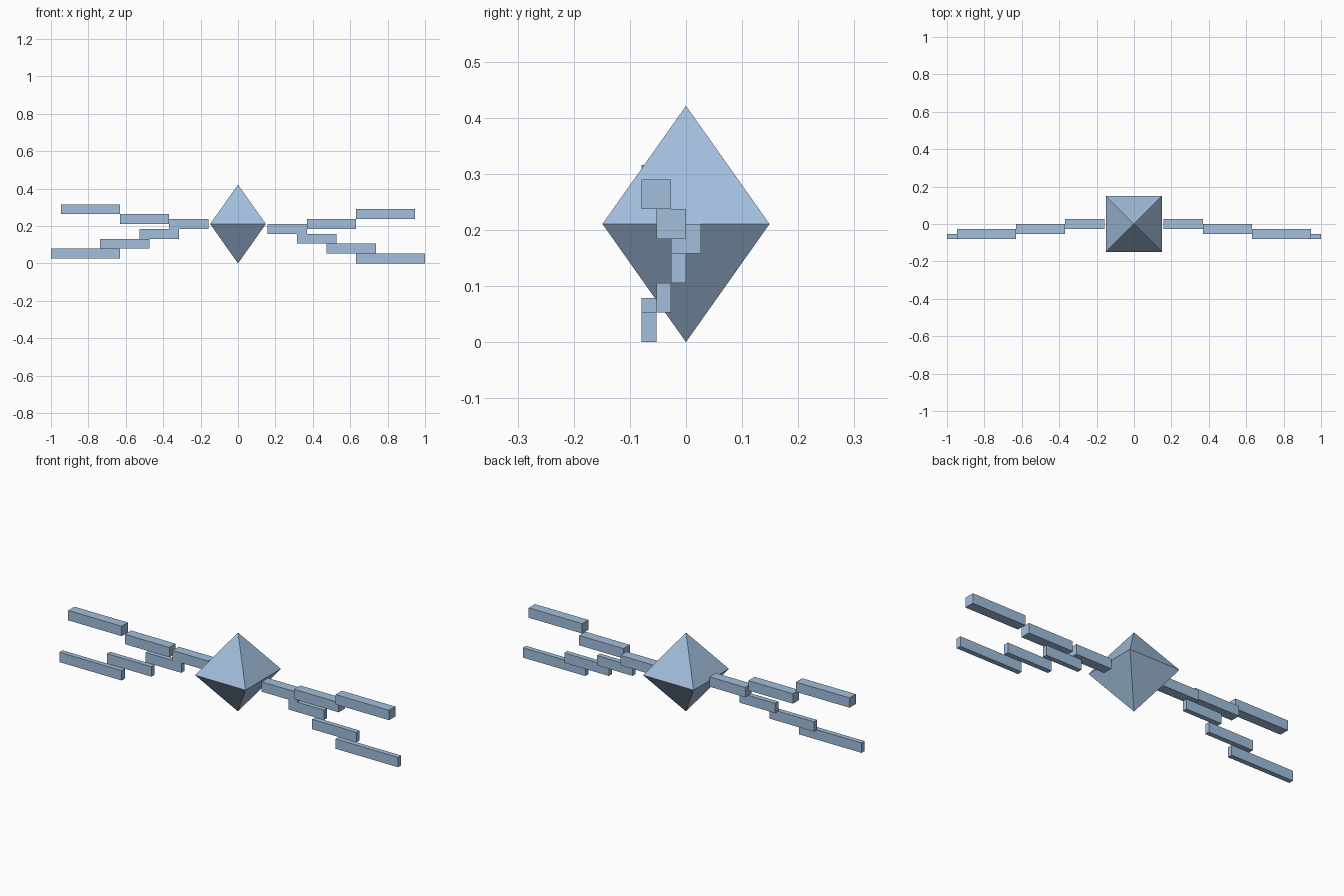
import bpy
import bmesh
import math

cube = bpy.data.objects.get("Cube")
if cube:
    bpy.data.objects.remove(cube, do_unlink=True)

U = 1 / 38  # grid unit: the span is 76 units

# One pale blue for everything
COLOUR = (0.36, 0.52, 0.72, 1)
blue = bpy.data.materials.new("pale_blue")
blue.use_nodes = True
blue.diffuse_color = COLOUR
bsdf = blue.node_tree.nodes["Principled BSDF"]
bsdf.inputs["Base Color"].default_value = COLOUR
bsdf.inputs["Roughness"].default_value = 0.8


def bar(name, side, x, y, z):
    """Box between (low, high) limits in grid units; side -1 puts it on the right."""
    limits = (x, y, z)
    centre = [(a + b) / 2 * U for a, b in limits]
    centre[0] *= side
    bpy.ops.mesh.primitive_cube_add(size=1, location=centre)
    obj = bpy.context.object
    obj.name = name
    obj.scale = [(b - a) * U for a, b in limits]
    bpy.ops.object.transform_apply(location=False, rotation=False, scale=True)
    obj.data.materials.append(blue)


def octahedron(name, radius, height):
    """Regular octahedron standing on a point, with its flat sides to the front."""
    half = radius / math.sqrt(2)
    bm = bmesh.new()
    ring = [bm.verts.new((sx * half, sy * half, 0))
            for sx, sy in ((-1, -1), (1, -1), (1, 1), (-1, 1))]
    top = bm.verts.new((0, 0, radius))
    bottom = bm.verts.new((0, 0, -radius))
    for a, b in zip(ring, ring[1:] + ring[:1]):
        bm.faces.new((a, b, top))
        bm.faces.new((b, a, bottom))
    mesh = bpy.data.meshes.new(name)
    bm.to_mesh(mesh)
    bm.free()
    mesh.materials.append(blue)
    obj = bpy.data.objects.new(name, mesh)
    obj.location.z = height
    bpy.context.collection.objects.link(obj)


# Core crystal
octahedron("core_crystal", 8 * U, 8 * U)

# Wing bars: name, x, y and z limits
BARS = [
    ("upper_inner_bar", (6, 14), (-1, 1), (6, 8)),
    ("upper_middle_bar", (14, 24), (-2, 0), (7, 9)),
    ("upper_outer_bar", (24, 36), (-3, -1), (9, 11)),
    ("lower_inner_bar", (12, 20), (-1, 0), (4, 6)),
    ("lower_middle_bar", (18, 28), (-2, -1), (2, 4)),
    ("lower_outer_bar", (24, 38), (-3, -2), (0, 2)),
]

# The right wing sits one unit higher than the left
for label, side, lift in (("left", 1, 0), ("right", -1, 1)):
    for name, x, y, (low, high) in BARS:
        bar(f"{label}_{name}", side, x, y, (low + lift, high + lift))
